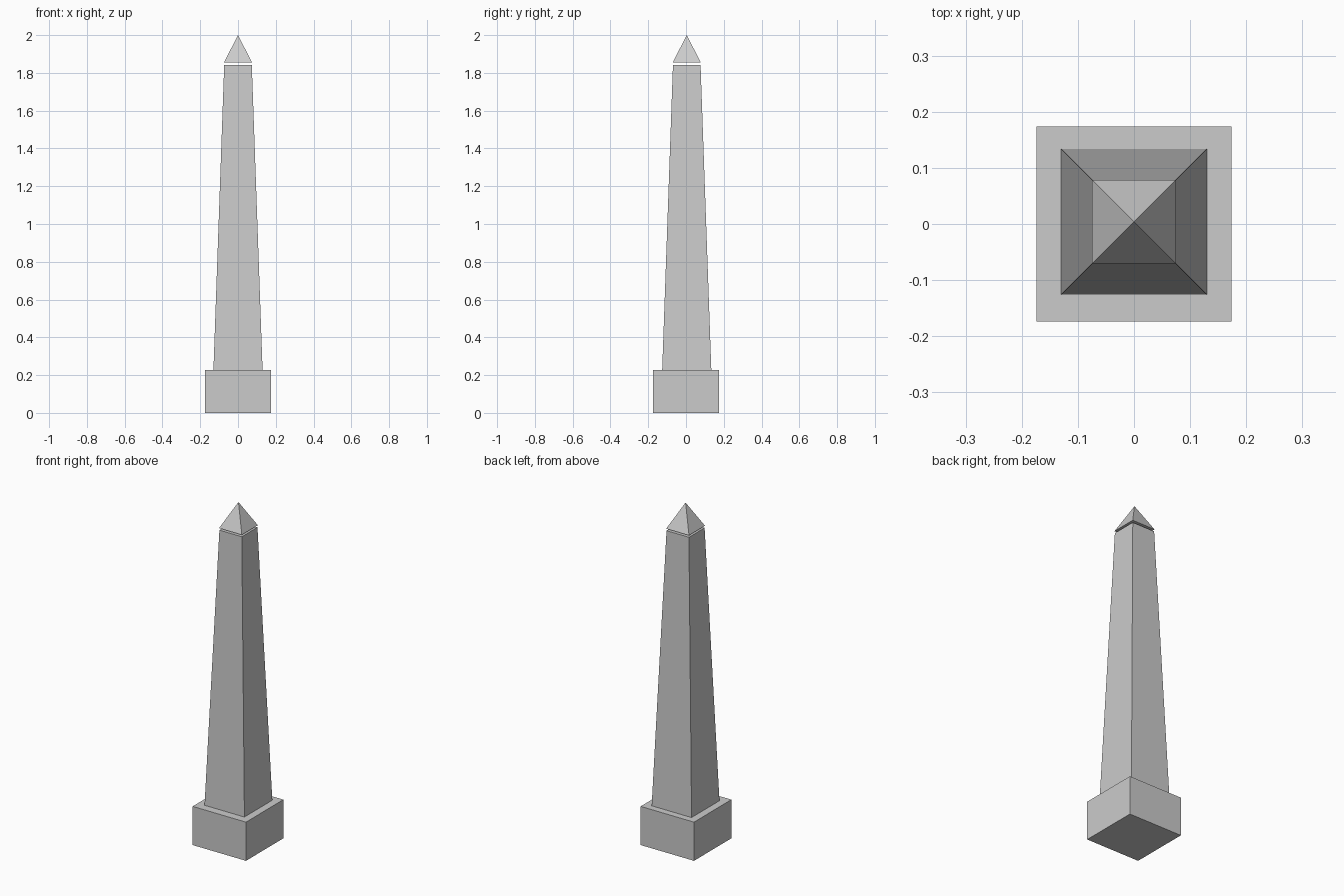
import bpy
import math

if "Cube" in bpy.data.objects:
    bpy.data.objects.remove(bpy.data.objects["Cube"])


def square_frustum(name, z0, z1, half0, half1, y=0.0):
    """Four-sided solid, half0 / half1 are the half widths at bottom and top."""
    bpy.ops.mesh.primitive_cone_add(
        vertices=4,
        radius1=half0 * math.sqrt(2),
        radius2=half1 * math.sqrt(2),
        depth=z1 - z0,
        location=(0, y, (z0 + z1) / 2),
        rotation=(0, 0, math.radians(45)),
    )
    obj = bpy.context.object
    bpy.ops.object.transform_apply(location=False, rotation=True, scale=False)
    obj.name = name
    return obj


SHAFT_Y = 0.004  # shaft and cap sit slightly behind the plinth centre

# Square plinth
square_frustum("plinth", 0.0, 0.228, 0.174, 0.174)

# Tapered shaft
square_frustum("shaft", 0.228, 1.843, 0.130, 0.073, SHAFT_Y)

# Pyramid cap, floating over a thin open joint
square_frustum("pyramid_cap", 1.855, 2.0, 0.0745, 0.0, SHAFT_Y)
